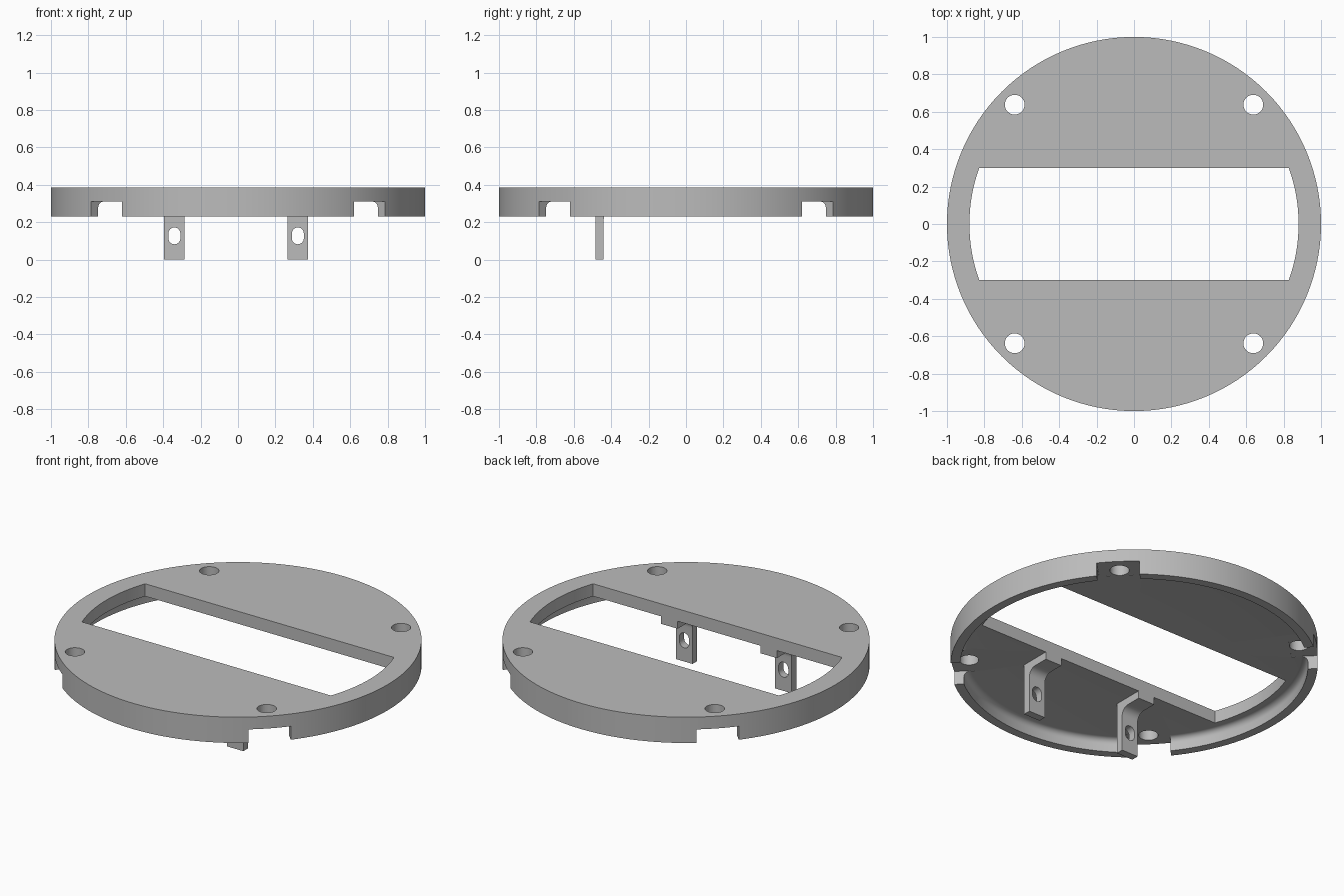
import bpy, bmesh
from math import sin, cos, asin, pi, radians
from mathutils import Vector, Matrix

if "Cube" in bpy.data.objects:
    bpy.data.objects.remove(bpy.data.objects["Cube"], do_unlink=True)

TOP, UNDER, RIM = 0.385, 0.31, 0.23      # heights of plate top, plate underside, rim bottom
EDGE, BACK = -0.3, -0.485                # bracket extent in y

grey = bpy.data.materials.new("plain grey")
grey.use_nodes = True
grey.diffuse_color = (0.5, 0.5, 0.5, 1)
grey.node_tree.nodes["Principled BSDF"].inputs["Base Color"].default_value = (0.5, 0.5, 0.5, 1)


def finish(bm, name):
    bmesh.ops.recalc_face_normals(bm, faces=bm.faces)
    mesh = bpy.data.meshes.new(name)
    bm.to_mesh(mesh)
    bm.free()
    mesh.materials.append(grey)
    obj = bpy.data.objects.new(name, mesh)
    bpy.context.collection.objects.link(obj)
    return obj


def prism(name, outline, direction):
    """Extrude a closed 3D outline along a vector."""
    bm = bmesh.new()
    face = bm.faces.new([bm.verts.new(p) for p in outline])
    grown = bmesh.ops.extrude_face_region(bm, geom=[face])["geom"]
    bmesh.ops.translate(bm, vec=direction,
                        verts=[v for v in grown if isinstance(v, bmesh.types.BMVert)])
    return finish(bm, name)


def arc(cx, cy, r, start, end, steps):
    angles = [start + (end - start) * i / steps for i in range(steps + 1)]
    return [(cx + r * cos(a), cy + r * sin(a)) for a in angles]


def select(obj):
    bpy.ops.object.select_all(action='DESELECT')
    obj.select_set(True)
    bpy.context.view_layer.objects.active = obj


def cut(obj, cutter):
    cutter.hide_render = True
    mod = obj.modifiers.new("cut", 'BOOLEAN')
    mod.operation, mod.solver, mod.object = 'DIFFERENCE', 'EXACT', cutter
    select(obj)
    bpy.ops.object.modifier_apply(modifier=mod.name)
    bpy.data.objects.remove(cutter, do_unlink=True)


def smooth(obj):
    select(obj)
    bpy.ops.object.shade_smooth_by_angle(angle=radians(30))


# Round cover: lathed plate with a rim and an inner fillet
fillet = 0.035
inner = 0.948
profile = [(0, TOP), (1, TOP), (1, RIM), (inner, RIM)]
profile += arc(inner - fillet, UNDER - fillet, fillet, 0, pi / 2, 6) + [(0, UNDER)]
bm = bmesh.new()
verts = [bm.verts.new((r, 0, z)) for r, z in profile]
edges = [bm.edges.new(pair) for pair in zip(verts, verts[1:])]
bmesh.ops.spin(bm, geom=verts + edges, cent=(0, 0, 0), axis=(0, 0, 1),
               angle=2 * pi, steps=128, use_duplicate=False)
bmesh.ops.remove_doubles(bm, verts=bm.verts, dist=0.0001)
cover = finish(bm, "round_cover")

# Wide central opening with curved ends
a = asin(-EDGE / 0.88)
window = arc(0, 0, 0.88, -a, a, 16) + arc(0, 0, 0.88, pi - a, pi + a, 16)
cut(cover, prism("opening_cutter", [(x, y, 0.1) for x, y in window], (0, 0, 0.5)))

# Four screw holes, each with a notch through the rim
for k in range(4):
    turn = Matrix.Rotation(pi / 4 + k * pi / 2, 3, 'Z')
    notch = [(0.85, -0.117), (1.1, -0.117), (1.1, 0.117), (0.85, 0.117)]
    cut(cover, prism("notch_cutter", [turn @ Vector((x, y, 0.1)) for x, y in notch],
                     (0, 0, UNDER + 0.001 - 0.1)))
    hole = arc(0.902, 0, 0.053, 0, 2 * pi, 32)[:-1]
    cut(cover, prism("hole_cutter", [turn @ Vector((x, y, 0.1)) for x, y in hole], (0, 0, 0.5)))
smooth(cover)

# Two angle brackets under the front edge of the opening
thick, bend, width = 0.045, 0.05, 0.11
foot = UNDER - thick
for side, cx in (("right", -0.34), ("left", 0.32)):
    shape = [(BACK, 0), (BACK + thick, 0)]
    shape += arc(BACK + thick + bend, foot - bend, bend, pi, pi / 2, 8)
    shape += [(EDGE, foot), (EDGE, UNDER), (BACK, UNDER)]
    bracket = prism(side + "_bracket", [(cx - width / 2, y, z) for y, z in shape], (width, 0, 0))
    # Oval slot
    slot = arc(cx, 0.14, 0.032, 0, pi, 12) + arc(cx, 0.114, 0.032, pi, 2 * pi, 12)
    cut(bracket, prism("slot_cutter", [(x, BACK - 0.1, z) for x, z in slot], (0, 0.3, 0)))
    smooth(bracket)
